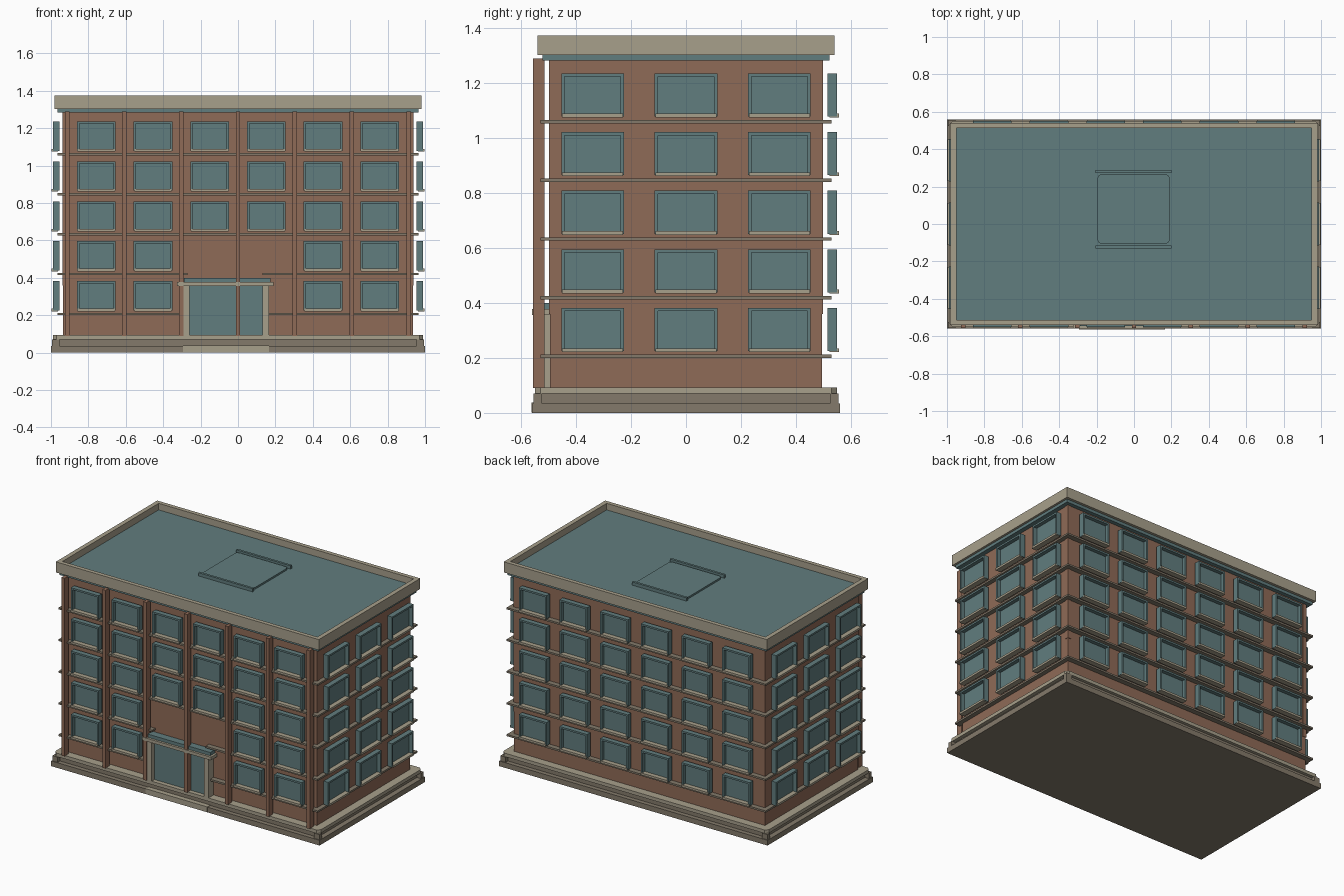
import bpy
import bmesh
from mathutils import Vector

cube = bpy.data.objects.get("Cube")
if cube:
    bpy.data.objects.remove(cube)


def material(name, r, g, b):
    m = bpy.data.materials.new(name)
    m.use_nodes = True
    m.diffuse_color = (r, g, b, 1)
    bsdf = next(n for n in m.node_tree.nodes if n.type == 'BSDF_PRINCIPLED')
    bsdf.inputs["Base Color"].default_value = (r, g, b, 1)
    return m


BRICK = material("brick", 0.275, 0.145, 0.095)
STONE = material("pale_stone", 0.39, 0.35, 0.26)
DARK = material("dark_stone", 0.23, 0.195, 0.145)
TEAL = material("teal_metal_and_glass", 0.12, 0.205, 0.21)


class Part:
    """Collects boxes and prisms into one named mesh object."""

    def __init__(self, name, mat):
        self.name, self.mat, self.bm = name, mat, bmesh.new()

    def box(self, x0, x1, y0, y1, z0, z1):
        self.prism([(x0, y0), (x1, y0), (x1, y1), (x0, y1)], z0, z1)
        return self

    def prism(self, outline, z0, z1):
        base = self.bm.faces.new([self.bm.verts.new((x, y, z0)) for x, y in outline])
        out = bmesh.ops.extrude_face_region(self.bm, geom=[base])
        top = [v for v in out["geom"] if isinstance(v, bmesh.types.BMVert)]
        bmesh.ops.translate(self.bm, verts=top, vec=Vector((0, 0, z1 - z0)))
        return self

    def slab(self, hx, hy, z0, z1, cut=0.0):
        """Centred slab, optionally with its four corners cut off."""
        if not cut:
            return self.box(-hx, hx, -hy, hy, z0, z1)
        a, b = hx - cut, hy - cut
        return self.prism([(-a, -hy), (a, -hy), (hx, -b), (hx, b),
                           (a, hy), (-a, hy), (-hx, b), (-hx, -b)], z0, z1)

    def on_wall(self, side, u0, u1, d0, d1, z0, z1):
        """Box on a wall: u runs along it, d outward from its face."""
        if side in "front back":
            s = -1 if side == "front" else 1
            ys = sorted((s * (WY + d0), s * (WY + d1)))
            self.box(u0, u1, *ys, z0, z1)
        else:
            s = -1 if side == "right" else 1
            xs = sorted((s * (WX + d0), s * (WX + d1)))
            self.box(*xs, u0, u1, z0, z1)

    def done(self):
        bmesh.ops.recalc_face_normals(self.bm, faces=self.bm.faces)
        mesh = bpy.data.meshes.new(self.name)
        self.bm.to_mesh(mesh)
        self.bm.free()
        mesh.materials.append(self.mat)
        obj = bpy.data.objects.new(self.name, mesh)
        bpy.context.collection.objects.link(obj)
        return obj


WX, WY = 0.935, 0.495        # half sizes of the brick walls
FLOOR, FIRST = 0.2135, 0.225  # storey height, lowest window bottom

# Stepped base
Part("base_slab", DARK).slab(1.0, 0.56, 0, 0.035).done()
Part("base_recess", DARK).slab(0.965, 0.53, 0.035, 0.07).done()
blocks = Part("base_corner_blocks", DARK)
for sx in (-1, 1):
    for sy in (-1, 1):
        x, y = sx * 0.975, sy * 0.54
        blocks.box(x - 0.02, x + 0.02, y - 0.015, y + 0.015, 0.035, 0.07)
blocks.done()
Part("base_cap", STONE).slab(0.99, 0.55, 0.07, 0.093, 0.02).done()

# Brick walls with corner piers
Part("brick_walls", BRICK).slab(WX, WY, 0.09, 1.285).done()
piers = Part("corner_piers", BRICK)
for sx in (-1, 1):
    for sy in (-1, 1):
        x, y = sx * 0.925, sy * 0.485
        piers.box(x - 0.013, x + 0.013, y - 0.013, y + 0.013, 0.36, 1.285)
piers.done()

# Slender pilasters standing just ahead of the front wall
pilasters = Part("front_pilasters", BRICK)
for i in range(-3, 4):
    x = i * 0.3045
    pilasters.on_wall("front", x - 0.012, x + 0.012, 0.02, 0.062, 0.09, 1.29)
pilasters.done()

# Horizontal bands, interrupted at the entrance
bands = Part("floor_bands", DARK)
for floor in range(5):
    z = 0.2 + floor * FLOOR
    z1 = z + 0.012
    bands.box(-0.965, 0.965, -0.49, 0.53, z, z1)
    left, right = [(-0.29, 0.165), (-0.27, 0.13)][floor] if floor < 2 else (0, 0)
    bands.box(-0.965, left, -0.53, -0.49, z, z1)
    bands.box(right, 0.965, -0.53, -0.49, z, z1)
bands.done()

# Windows: projecting frame, recessed pane and stone sill
LONG = [(i - 2.5) * 0.303 for i in range(6)]
SHORT = [-0.34, 0, 0.34]
T = 0.012
for side in ("front", "back", "left", "right"):
    columns, half = (LONG, 0.103) if side in "front back" else (SHORT, 0.114)
    frames = Part(side + "_window_frames", TEAL)
    panes = Part(side + "_window_panes", TEAL)
    sills = Part(side + "_window_sills", STONE)
    for floor in range(5):
        z0 = FIRST + floor * FLOOR
        z1 = z0 + 0.157
        for c in columns:
            if side == "front" and floor < 2 and abs(c) < 0.2:
                continue
            a, b = c - half, c + half
            frames.on_wall(side, a, a + T, 0.02, 0.055, z0, z1)
            frames.on_wall(side, b - T, b, 0.02, 0.055, z0, z1)
            frames.on_wall(side, a + T, b - T, 0.02, 0.055, z1 - T, z1)
            panes.on_wall(side, a + T, b - T, 0.02, 0.03, z0, z1 - T)
            sills.on_wall(side, a + 0.003, b - 0.003, 0.028, 0.061, z0 - 0.004, z0 + 0.01)
    for part in (frames, panes, sills):
        part.done()

# Entrance: step, jambs, canopy and glazed doors
Part("entrance_step", STONE).box(-0.295, 0.165, -0.563, -0.5, 0.002, 0.038).done()
jambs = Part("entrance_jambs", STONE)
for x in (-0.275, 0.148):
    jambs.box(x - 0.017, x + 0.017, -0.55, -0.49, 0.09, 0.36)
jambs.done()
Part("entrance_canopy", STONE).box(-0.325, 0.19, -0.56, -0.49, 0.357, 0.378).done()
Part("canopy_top", TEAL).box(-0.29, 0.175, -0.545, -0.49, 0.378, 0.4).done()
Part("entrance_doors", TEAL).box(-0.26, 0.132, -0.52, -0.49, 0.09, 0.357).done()

# Cornice, roof deck and parapet
Part("cornice", TEAL).slab(0.965, 0.522, 1.283, 1.306).done()
Part("roof_deck", TEAL).slab(0.96, 0.52, 1.306, 1.33).done()
parapet = Part("parapet", STONE)
for s in (-1, 1):
    parapet.box(*sorted((s * 0.95, s * 0.98)), -0.54, 0.54, 1.303, 1.374)
    parapet.box(-0.95, 0.95, *sorted((s * 0.512, s * 0.54)), 1.303, 1.374)
parapet.done()

# Roof hatch with rounded corners and two side rails
hatch = Part("roof_hatch", TEAL).box(-0.195, 0.19, -0.105, 0.265, 1.33, 1.342)
upright = [e for e in hatch.bm.edges if abs(e.verts[0].co.z - e.verts[1].co.z) > 0.005]
bmesh.ops.bevel(hatch.bm, geom=upright, offset=0.02, segments=3, affect='EDGES', profile=0.5)
hatch.done()
rails = Part("roof_hatch_rails", TEAL)
for y in (-0.122, 0.281):
    rails.box(-0.205, 0.2, y - 0.008, y + 0.008, 1.33, 1.352)
rails.done()
